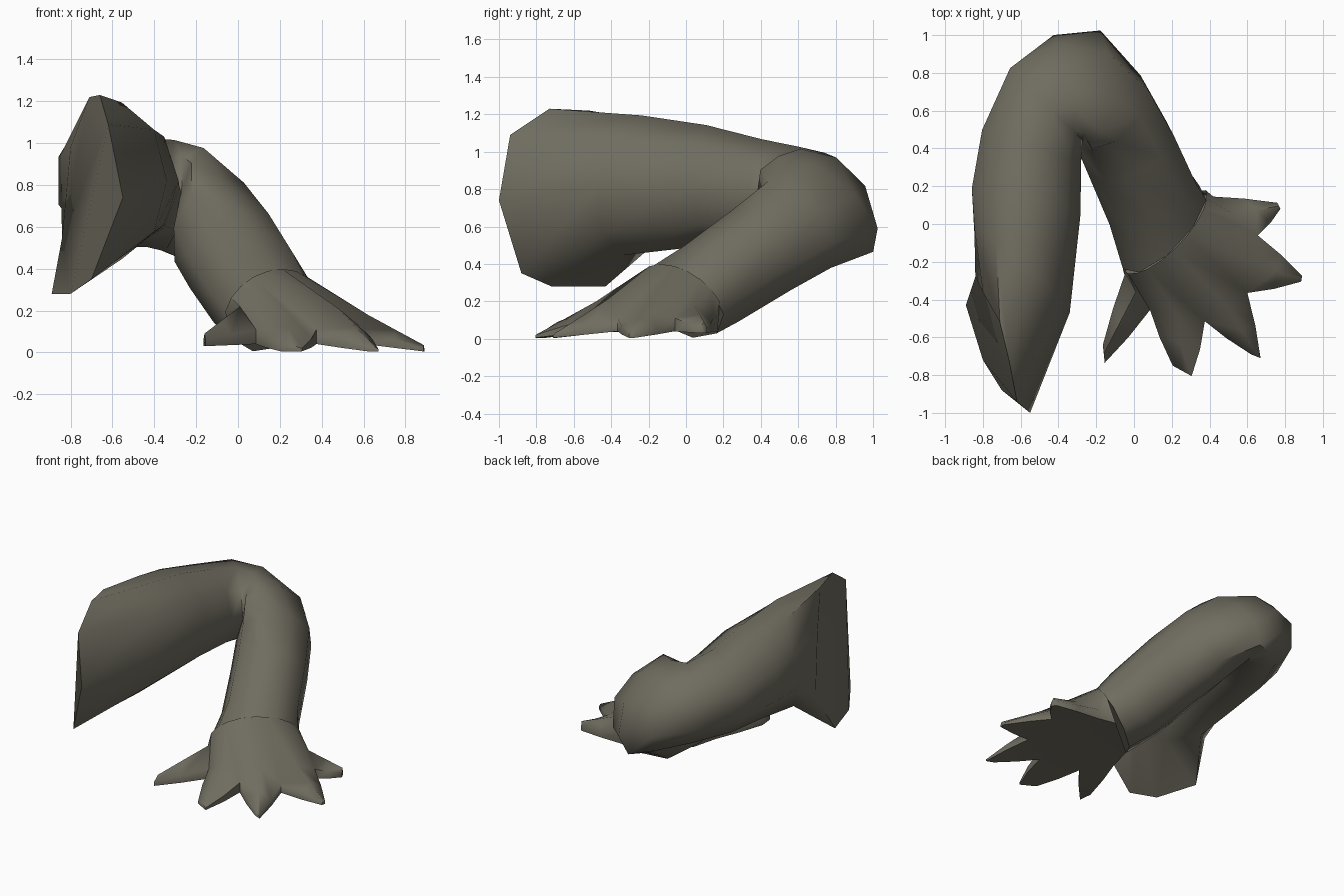
import bpy, bmesh, math
from mathutils import Vector

if "Cube" in bpy.data.objects:
    bpy.data.objects.remove(bpy.data.objects["Cube"])

skin = bpy.data.materials.new("olive grey skin")
skin.diffuse_color = (0.16, 0.15, 0.115, 1)
skin.use_nodes = True
skin.node_tree.nodes["Principled BSDF"].inputs["Base Color"].default_value = skin.diffuse_color


def finish(bm, name, angle):
    """Turn a bmesh into a named, coloured, smooth-shaded object."""
    bmesh.ops.remove_doubles(bm, verts=bm.verts, dist=0.0005)
    bmesh.ops.recalc_face_normals(bm, faces=bm.faces)
    me = bpy.data.meshes.new(name)
    bm.to_mesh(me)
    bm.free()
    me.materials.append(skin)
    ob = bpy.data.objects.new(name, me)
    bpy.context.collection.objects.link(ob)
    bpy.ops.object.select_all(action='DESELECT')
    ob.select_set(True)
    bpy.context.view_layer.objects.active = ob
    bpy.ops.object.shade_smooth_by_angle(angle=math.radians(angle))


def skin_rings(bm, rings, caps=(True, True)):
    """Join equal-length point rings with quads; optionally cap the ends."""
    loops = [[bm.verts.new((p[0], p[1], max(p[2], 0))) for p in r] for r in rings]
    n = len(loops[0])
    for a, b in zip(loops, loops[1:]):
        for i in range(n):
            j = (i + 1) % n
            bm.faces.new((a[i], a[j], b[j], b[i]))
    for cap, loop in zip(caps, (loops[0], loops[-1])):
        if cap:
            bm.faces.new(loop)


def ellipse(c, u, v, n=9, k=1.04, span=2 * math.pi):
    """Ring around c: u points to the inner side, v points up."""
    c, u, v = Vector(c), Vector(u), Vector(v)
    return [c + k * (u * math.cos(span * i / n) + v * math.sin(span * i / n))
            for i in range(n)]


# Slanted flat cut at the hip
hip_cut = [(-.55, -1.0, .74), (-.62, -.94, 1.09), (-.66, -.73, 1.23),
           (-.71, -.52, 1.22), (-.80, -.36, .98), (-.84, -.28, .55),
           (-.89, -.43, .28), (-.80, -.72, .28), (-.70, -.88, .35)]

# Thigh, knee and shin: centre, inner axis, up axis
ankle = ((.16, -.03, .20), (-.21, -.20, 0), (.05, -.10, .19))
sections = [
    ((-.60, -.25, .82), (.25, -.21, 0), (0, .05, .365)),
    ((-.58, .12, .82), (.285, -.07, 0), (0, 0, .315)),
    ((-.55, .42, .785), (.26, -.08, 0), (0, 0, .275)),
    ((-.47, .64, .765), (.19, -.19, 0), (0, 0, .255)),
    ((-.34, .72, .745), (.08, -.265, .02), (.02, -.06, .26)),
    ((-.215, .715, .71), (-.06, -.255, .03), (.06, -.17, .255)),
    ((-.12, .585, .595), (-.18, -.165, 0), (.06, -.115, .24)),
    ((-.02, .39, .46), (-.215, -.12, 0), (.06, -.115, .225)),
    ((.10, .12, .28), (-.22, -.12, 0), (.057, -.107, .21)),
    ankle,
]
leg = bmesh.new()
skin_rings(leg, [hip_cut] + [ellipse(*s) for s in sections])
finish(leg, "bent_leg", 58)

# Webbed foot: valleys between toes, knuckle ridges, and toe tips (left, right, top z)
valleys = [(-.05, -.27), (.085, -.455), (.375, -.515), (.60, -.365), (.655, -.06), (.42, .145)]
knuckles = [(.01, -.36, .22), (.23, -.48, .20), (.48, -.42, .21), (.62, -.21, .18), (.53, .05, .17)]
tips = [((-.165, -.64), (-.155, -.735), .09), ((.205, -.75), (.305, -.805), .035),
        ((.62, -.69), (.67, -.71), .03), ((.885, -.305), (.89, -.275), .035),
        ((.775, .08), (.76, .112), .09)]


def at(p, z):
    return Vector((p[0], p[1], z))


foot = bmesh.new()
chain = []
for i, (k, (tl, tr, tz)) in enumerate(zip(knuckles, tips)):
    a, b = valleys[i], valleys[i + 1]
    tc = (Vector(tl) + Vector(tr)) / 2
    base = [at(a, .04), at(a, .11), Vector(k), at(b, .11), at(b, .04)]
    low = .03 if i in (0, 4) else .005
    tip = [at(tl, low), at(tl, (tz + low) / 2), at(tc, tz), at(tr, (tz + low) / 2), at(tr, low)]
    # slightly full middle of the toe
    mid = [p.lerp(q, .5) for p, q in zip(base, tip)]
    c = (mid[1] + mid[3]) / 2
    mid = [Vector((c.x + (p.x - c.x) * 1.1, c.y + (p.y - c.y) * 1.1, p.z)) for p in mid]
    skin_rings(foot, [base, mid, tip], caps=(False, True))
    chain += [base[1], base[2]]
chain.append(at(valleys[-1], .11))

# Back of the foot, fanning from the ankle arc to knuckles and valleys
arc = ellipse(*ankle, n=11, span=math.pi * 1.1, k=1.045)
for i in range(10):
    quad = [foot.verts.new(p) for p in (arc[i], arc[i + 1], chain[i + 1], chain[i])]
    foot.faces.new(quad[:3])
    foot.faces.new((quad[0], quad[2], quad[3]))

# Sole and the two short side walls down to it
heel = [(.30, .17), (.0, -.08)]
sole = [at(v, .04) for v in valleys] + [at(h, .04) for h in heel]
foot.faces.new([foot.verts.new(p) for p in sole])
for v, h, a in ((valleys[0], heel[1], arc[0]), (valleys[-1], heel[0], arc[-1])):
    foot.faces.new([foot.verts.new(p) for p in (at(v, .04), at(v, .11), a, at(h, .04))])
finish(foot, "webbed_foot", 62)
